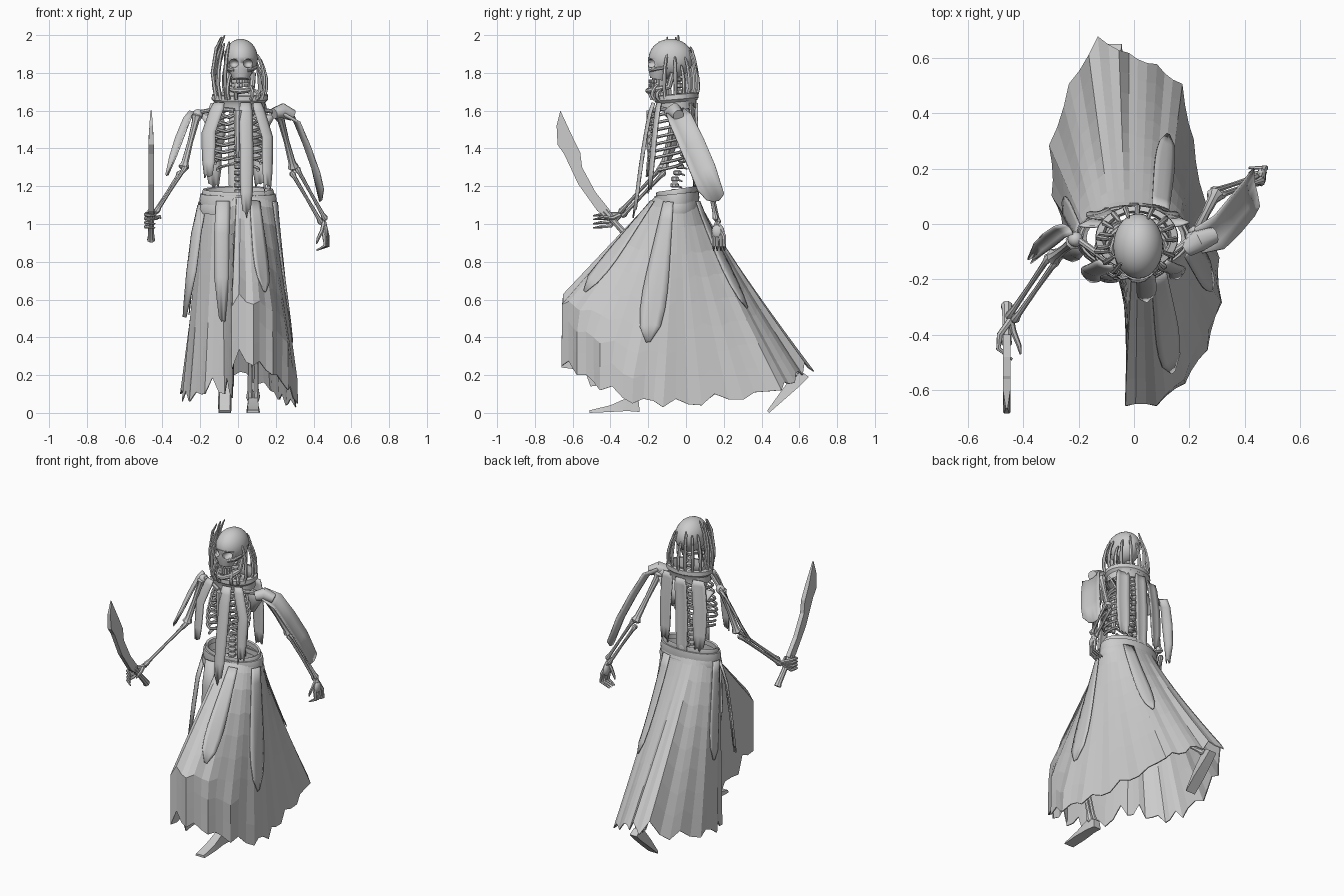
import bpy, bmesh, random
from math import sin, cos, pi, radians
from mathutils import Vector as V, Matrix

if "Cube" in bpy.data.objects:
    bpy.data.objects.remove(bpy.data.objects["Cube"])
random.seed(4)

def finish(name, bm, smooth=True, solid=0):
    bmesh.ops.recalc_face_normals(bm, faces=bm.faces)
    me = bpy.data.meshes.new(name)
    bm.to_mesh(me); bm.free()
    ob = bpy.data.objects.new(name, me)
    bpy.context.collection.objects.link(ob)
    if smooth:
        me.polygons.foreach_set("use_smooth", [True] * len(me.polygons))
        me.set_sharp_from_angle(angle=radians(40))
    if solid:
        m = ob.modifiers.new("thickness", 'SOLIDIFY')
        m.thickness = solid; m.offset = 0
    return ob

def grid(bm, rows, wrap=False):
    vs = [[bm.verts.new(p) for p in r] for r in rows]
    n = len(rows[0])
    for a, b in zip(vs, vs[1:]):
        for i in range(n if wrap else n - 1):
            j = (i + 1) % n
            bm.faces.new((a[i], a[j], b[j], b[i]))
    return vs

def add_tube(bm, pts, radii, n=8):
    pts = [V(p) for p in pts]
    u, rows = V((0.31, 0.52, 0.79)), []
    for i, p in enumerate(pts):
        t = (pts[min(i + 1, len(pts) - 1)] - pts[max(i - 1, 0)]).normalized()
        u = (u - t * u.dot(t)).normalized()
        w = t.cross(u)
        r = radii[i] if isinstance(radii, (list, tuple)) else radii
        rows.append([p + (u * cos(2*pi*k/n) + w * sin(2*pi*k/n)) * r for k in range(n)])
    vs = grid(bm, rows, True)
    bm.faces.new(vs[0]); bm.faces.new(vs[-1])

def tube(name, pts, radii, n=8):
    bm = bmesh.new(); add_tube(bm, pts, radii, n)
    return finish(name, bm)

def bone(name, a, b, r):
    a, b = V(a), V(b)
    return tube(name, [a.lerp(b, f) for f in (0, .04, .12, .5, .88, .96, 1)],
                [r, r*1.7, r*1.1, r*.85, r*1.1, r*1.7, r])

def ball(name, c, size, n=20):
    bm = bmesh.new()
    bmesh.ops.create_uvsphere(bm, u_segments=n, v_segments=n*2//3, radius=1,
                              matrix=Matrix.Translation(c) @ Matrix.Diagonal((*size, 1)))
    return finish(name, bm)

def lathe(name, prof, c, sx, sy, n=32, tilt=0):
    bm = bmesh.new()
    rows = [[(c[0] + sx*r*cos(2*pi*k/n), c[1] + sy*r*sin(2*pi*k/n),
              z + tilt*sin(2*pi*k/n)) for k in range(n)] for r, z in prof]
    grid(bm, rows + rows[:1], True)
    bmesh.ops.remove_doubles(bm, verts=bm.verts, dist=1e-5)
    return finish(name, bm)

def strip(name, pts, widths, side, arch=0, jag=.03, cols=5):
    """Hanging cloth ribbon with arched section and ragged end."""
    pts, side, rows = [V(p) for p in pts], V(side).normalized(), []
    for i, p in enumerate(pts):
        t = (pts[min(i + 1, len(pts)-1)] - pts[max(i - 1, 0)]).normalized()
        nrm = t.cross(side).normalized()
        last = i == len(pts) - 1
        rows.append([p + side*widths[i]*s/2 + nrm*arch*(1 - s*s)
                     + t*(jag*random.uniform(-1, 1) if last else 0)
                     for s in [2*k/(cols-1) - 1 for k in range(cols)]])
    bm = bmesh.new(); grid(bm, rows)
    return finish(name, bm, solid=.008)

# skull with cut eye sockets, nose, jaw and teeth
cx = .015
skull = ball("skull", (cx, -.08, 1.875), (.09, .118, .105), 28)
face = tube("face", [(cx, -.13, 1.87), (cx, -.14, 1.81), (cx, -.15, 1.765)], [.075, .062, .042], 14)
for x in (-.038, .038):
    c = ball("socket_cutter", (cx + x, -.185, 1.85), (.027, .045, .023), 14)
    c.hide_render = True; c.hide_viewport = True
    for o in (skull, face):
        m = o.modifiers.new("socket", 'BOOLEAN'); m.object = c; m.operation = 'DIFFERENCE'
    tube("cheekbone", [(cx + x*.9, -.185, 1.815), (cx + x*1.7, -.16, 1.82), (cx + x*2.1, -.10, 1.83)], .01)
jaw = [(cx + .06*cos(a), -.09 - .11*sin(a), 1.725 - .02*sin(a)) for a in [k*pi/10 for k in range(11)]]
tube("jaw", [(cx + .065, -.07, 1.80)] + jaw + [(cx - .065, -.07, 1.80)], .015)
bm = bmesh.new()
for k in range(9):
    a = radians(30 + 15*k)
    for z in (1.755, 1.735):
        p = V((cx + .05*cos(a), -.125 - .068*sin(a), z))
        bmesh.ops.create_cube(bm, size=1, matrix=Matrix.Translation(p) @ Matrix.Rotation(-a, 4, 'Z') @ Matrix.Diagonal((.01, .012, .019, 1)))
finish("teeth", bm, False)

# spine vertebrae
def spine(z):
    P = [(1.05, -.06), (1.22, -.06), (1.35, -.01), (1.5, .01), (1.62, -.01), (1.8, -.06)]
    for (z0, a), (z1, b) in zip(P, P[1:]):
        if z <= z1:
            return a + (b - a)*(z - z0)/(z1 - z0)
bm = bmesh.new()
for k in range(22):
    z = 1.06 + k*.033
    y = spine(z)
    add_tube(bm, [(0, y, z), (0, y, z+.006), (0, y, z+.02), (0, y, z+.027)], [.014, .023, .023, .014])
    add_tube(bm, [(0, y, z+.015), (0, y+.04, z)], [.008, .004], 5)
finish("spine", bm)

# ribs
bm = bmesh.new()
for k in range(9):
    z = 1.31 + k*.037
    w = .085 + .045*sin(pi*min(1, (k + 1)/8.5)) if k < 8 else .075
    y0 = spine(z)
    for s in (-1, 1):
        end = 150 if k > 1 else 105
        pts = [(s*w*sin(radians(a)) + s*.008, y0 - .1 + .1*cos(radians(a)), z + .012 - .055*a/150)
               for a in range(0, end + 1, 15)]
        if k > 1:
            pts.append((s*.02, -.19, z - .03))
        add_tube(bm, pts, .0085, 6)
finish("ribs", bm)
tube("sternum", [(0, -.19, 1.35), (0, -.195, 1.42), (0, -.185, 1.6)], [.01, .018, .024])
ball("pelvis", (0, -.05, 1.07), (.13, .07, .06), 14)
for s in (-1, 1):
    tube("clavicle", [(s*.02, -.17, 1.6), (s*.1, -.13, 1.61), (s*.21, -.05, 1.59)], .012)
    strip("shoulder_blade", [(s*.14, .0, 1.58), (s*.11, .02, 1.5), (s*.09, .02, 1.42)], [.12, .09, .03], (1, .1, 0), .01, .005)
    ball("shoulder_joint", (s*.212, -.055, 1.58), (.028, .028, .028), 12)

# arms, two-bone forearms and hands
def arm(sh, el, wr, fingers, knuckle):
    bone("upper_arm", sh, el, .018)
    for o in (-.013, .013):
        d = V((o, -o*.6, o))
        bone("forearm", V(el) + d, V(wr) + d*.8, .01)
    kn, bm = V(knuckle), bmesh.new()
    for a, b, c in fingers:
        a, b, c = V(a), V(b), V(c)
        add_tube(bm, [wr, kn + a, kn + b, kn + c], [.012, .011, .009, .004], 6)
    finish("hand", bm)
arm((.22, -.04, 1.58), (.295, .11, 1.29), (.455, .165, 1.01),
    [((o*.3, o, 0), (o*.3 + .005, o, -.05), (-.05, o, -.075)) for o in (-.028, -.01, .01, .028)]
    + [((-.02, -.03, .03), (-.04, -.03, -.01), (-.05, -.03, -.04))], (.465, .175, .935))
arm((-.215, -.06, 1.58), (-.29, -.12, 1.29), (-.445, -.345, 1.05),
    [((-.025, -.01, o), (-.03, -.06, o - .005), (.02, -.10, o - .01)) for o in (-.03, -.008, .014, .034)]
    + [((.025, 0, .01), (.045, -.05, .02), (.05, -.08, .01))], (-.46, -.39, 1.02))
ball("palm", (.46, .17, .96), (.018, .034, .04), 10)
tube("shoulder_wrap", [(.19, -.09, 1.585), (.235, -.06, 1.6), (.29, -.04, 1.575)], [.03, .04, .03], 10)

# curved sword
outline = [(-.665, 1.6), (-.685, 1.52), (-.68, 1.42), (-.645, 1.37), (-.57, 1.21), (-.47, 1.07), (-.43, 1.04),
           (-.40, 1.07), (-.48, 1.17), (-.55, 1.3), (-.56, 1.38), (-.6, 1.46)]
bm = bmesh.new()
f = bm.faces.new([bm.verts.new((-.474, y, z)) for y, z in outline])
r = bmesh.ops.extrude_face_region(bm, geom=[f])
bmesh.ops.translate(bm, vec=(.028, 0, 0), verts=[g for g in r['geom'] if isinstance(g, bmesh.types.BMVert)])
for v in bm.verts:
    if v.co.z > 1.45:
        v.co.x = -.46 + (v.co.x + .46)*(1.65 - v.co.z)/.2
finish("sword_blade", bm, False)
tube("sword_grip", [(-.46, -.43, 1.07), (-.46, -.36, .99), (-.46, -.31, .935), (-.46, -.295, .915)], [.02, .016, .018, .022])

# collar and upright spikes around the head
cc = (.01, -.05)
lathe("collar", [(.115, 1.63), (.135, 1.605), (.135, 1.645), (.15, 1.66), (.148, 1.685), (.125, 1.69), (.118, 1.66)],
      cc, 1, .78, tilt=.01)
bm = bmesh.new()
for a in list(range(-62, 236, 21)) + [-118, -100]:
    a0 = radians(a + random.uniform(-5, 5))
    top = 1.92 - .05*cos(a0) + random.uniform(-.05, .03)
    if a in (-118, -100, -62, -41):
        top -= .13
    d = V((cos(a0), .92*sin(a0), 0))
    base = V((cc[0], -.065, 0))
    add_tube(bm, [base + d*r + V((0, 0, 1.66 + (top - 1.66)*t)) for r, t in
                  ((.125, 0), (.14, .25), (.138, .5), (.125, .75), (.11, .92), (.1, 1))],
             [.011, .01, .011, .009, .008, .004], 6)
for x, y, z in ((-.085, -.1, 1.99), (-.07, -.04, 2.0)):
    add_tube(bm, [(x - .03, y, 1.66), (x - .05, y, 1.8), (x - .03, y, 1.93), (x, y, z)], [.011, .01, .009, .004], 6)
finish("head_spikes", bm)

# cloth strips hanging from the collar
for x, y, x2, y2, zb, w in ((.04, -.17, .045, -.27, 1.05, .07), (-.1, -.14, -.155, -.2, 1.25, .075),
                            (.1, -.14, .155, -.19, 1.19, .06), (-.11, .03, -.13, .05, 1.2, .09),
                            (0, .06, -.01, .06, 1.1, .085), (.11, .03, .12, .05, 1.2, .09)):
    strip("chest_strip" if y < 0 else "back_strip",
          [(x + (x2-x)*min(1, 2.5*t), y + (y2-y)*t**.7, 1.64 + (zb-1.64)*t) for t in (0, .08, .2, .4, .6, .8, 1)],
          [w*.8, w, w, w, w, w*.9, w*.6], (1, -x*2 if y > 0 else x*4, 0), .008)

# torn sleeves
strip("left_sleeve", [(.235, -.06, 1.6), (.31, -.03, 1.56), (.365, .03, 1.43), (.415, .09, 1.29), (.445, .135, 1.16)],
      [.1, .13, .14, .14, .13], (-.25, .85, .3), -.02, .05)
strip("right_sleeve", [(-.24, -.02, 1.6), (-.27, -.03, 1.56), (-.31, -.06, 1.46), (-.345, -.09, 1.36), (-.375, -.13, 1.27)],
      [.05, .055, .06, .05, .02], (-.7, .7, 0), .01, .015)

# legs and feet
def leg(x, hip, knee, ankle):
    h, k, a = V((x, *hip)), V((x, *knee)), V((x, *ankle))
    bone("thigh_bone", h, k, .023)
    for o in (-.016, .016):
        bone("shin_bone", k + V((o, 0, 0)), a + V((o, 0, 0)), .013)
leg(.08, (-.05, 1.05), (-.42, .62), (-.29, .06))
leg(-.07, (-.05, 1.05), (.12, .58), (.59, .2))
def foot(name, x, prof):
    bm = bmesh.new()
    grid(bm, [[(x+s*w, y, z) for s in (-1, 1)] + [(x+s*w*.8, y2, z2) for s in (1, -1)]
              for w, y, z, y2, z2 in prof], True)
    bmesh.ops.holes_fill(bm, edges=bm.edges)
    finish(name, bm)
foot("front_foot", .08, [(.026, -.245, .005, -.25, .06), (.03, -.31, .01, -.30, .085), (.036, -.4, .005, -.4, .04), (.034, -.51, 0, -.51, .014)])
foot("rear_foot", -.07, [(.026, .65, .19, .61, .22), (.03, .6, .14, .56, .19), (.036, .52, .07, .5, .11), (.034, .44, 0, .43, .012)])

# skirt: waist angle, hem x, hem y, hem z, drape break
C = [(-92, -.03, -.65, .24, .64), (-75, .08, -.65, .25, .64), (-60, .18, -.57, .2, .66), (-45, .26, -.45, .12, .75),
     (-25, .31, -.28, .05, .9), (-5, .3, -.12, .03, 1), (15, .25, .08, .04, 1), (35, .21, .3, .07, 1),
     (55, .17, .5, .12, 1), (75, .08, .57, .16, 1), (95, -.02, .61, .2, 1), (110, -.13, .67, .22, 1),
     (130, -.23, .5, .15, 1), (155, -.3, .28, .1, 1), (180, -.29, .1, .06, 1), (205, -.25, -.01, .06, 1),
     (228, -.17, -.1, .1, 1), (245, -.07, -.14, .1, 1), (255, -.03, -.3, .08, .9), (262, -.025, -.5, .14, .72), (268, -.03, -.65, .24, .64)]
cols = []
for a, b in zip(C, C[1:]):
    cols += [[p + (q - p)*t for p, q in zip(a, b)] for t in (0, .33, .67)]
cols.append(C[-1])
def skirt_point(c, t, j=0, out=0):
    a = radians(c[0])
    x0, y0 = .195*cos(a), -.05 + .105*sin(a)
    g = min(1, t/c[4]) ** (1.12 if c[4] == 1 else 1)
    d = V((c[1] - x0, c[2] - y0, 0)).normalized()*.4 + V((cos(a), sin(a), 0))*.6
    pl = (.006 if j % 3 == 0 else -.004)*t + out
    return V((x0 + (c[1]-x0)*g, y0 + (c[2]-y0)*g, 1.15 + (c[3]-1.15)*t)) + d*pl
for j, c in enumerate(cols):
    cols[j] = [*c[:3], c[3] + (0, .06, .02)[j % 3]*random.uniform(.3, 1.6), c[4]]
bm = bmesh.new()
grid(bm, [[skirt_point(c, t, j) for j, c in enumerate(cols)] for t in (0, .06, .15, .28, .4, .52, .64, .76, .88, 1)])
finish("skirt", bm, False, .006)

# rounded flaps laid over the skirt
for i0, t1, w in ((5, .55, 1.6), (13, .72, 1.8), (25, .6, 1.5), (41, .6, 1.4)):
    rows = []
    for k in range(9):
        t = .03 + (t1 - .03)*k/8
        hw = w*(1 if k < 5 else max(.12, (1 - ((k - 4)/4)**2)**.5))
        row = []
        for s in (-1, -.5, 0, .5, 1):
            f = i0 + s*hw
            i = int(f)
            row.append(skirt_point(cols[i], t, i, .014).lerp(skirt_point(cols[i+1], t, i+1, .014), f - i))
        rows.append(row)
    bm = bmesh.new(); grid(bm, rows)
    finish("skirt_flap", bm, solid=.005)

# loose ribbons on the open side
strip("side_ribbon", [(-.19, -.07, 1.1), (-.22, -.1, .95), (-.245, -.11, .75), (-.28, -.1, .53)], [.06, .07, .07, .03], (1, -1, 0), .01)
strip("front_ribbon", [(-.08, -.17, 1.12), (-.085, -.19, .95), (-.085, -.2, .72), (-.085, -.19, .5)], [.07, .08, .08, .03], (1, 0, 0), .01)

# wrapped waistband
lathe("waistband", [(.93, 1.1), (1.02, 1.095), (1.05, 1.13), (1.02, 1.16), (.93, 1.16)], (0, -.05), .195, .115, tilt=.012)
lathe("upper_wrap", [(.9, 1.15), (.98, 1.145), (1.0, 1.17), (.97, 1.185), (.9, 1.18)], (0, -.05), .19, .11, tilt=.016)
lathe("lower_wrap", [(.97, 1.06), (1.05, 1.055), (1.08, 1.08), (1.05, 1.105), (.97, 1.1)], (0, -.05), .195, .12, tilt=.005)
